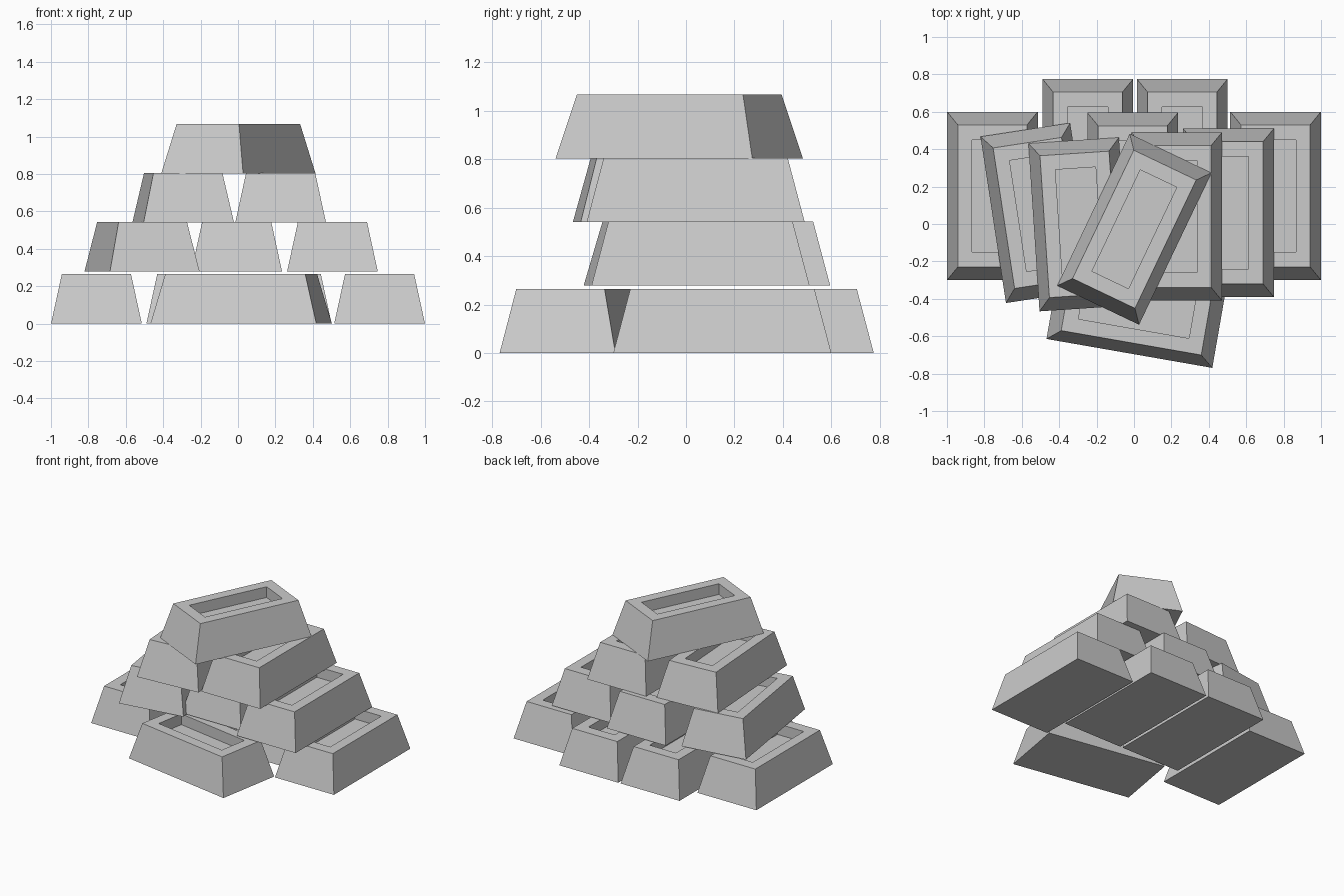
import bpy, bmesh, math

if "Cube" in bpy.data.objects:
    bpy.data.objects.remove(bpy.data.objects["Cube"])

# Ingot dimensions
W, L, H = 0.485, 0.90, 0.264      # base width, length, height
TW, TL = 0.37, 0.76               # top face
RW, RL, DEPTH = 0.216, 0.60, 0.08 # recess in the top


def ingot_mesh():
    bm = bmesh.new()

    def ring(w, l, z):
        return [bm.verts.new((sx * w / 2, sy * l / 2, z))
                for sx, sy in ((-1, -1), (1, -1), (1, 1), (-1, 1))]

    # tapered body, flat rim, straight-walled recess
    rings = [ring(W, L, 0), ring(TW, TL, H), ring(RW, RL, H), ring(RW, RL, H - DEPTH)]
    for a, b in zip(rings, rings[1:]):
        for i in range(4):
            j = (i + 1) % 4
            bm.faces.new((a[i], a[j], b[j], b[i]))
    bm.faces.new(rings[0][::-1])
    bm.faces.new(rings[-1])
    bmesh.ops.recalc_face_normals(bm, faces=bm.faces)
    mesh = bpy.data.meshes.new("ingot")
    bm.to_mesh(mesh)
    bm.free()
    return mesh


# Placement: name, x, y, z, turn in degrees
bars = [
    # bottom layer
    ("bottom_left_bar", -0.757, 0.15, 0, 0),
    ("bottom_back_left_bar", -0.247, 0.325, 0, 0),
    ("bottom_back_right_bar", 0.258, 0.325, 0, 0),
    ("bottom_right_bar", 0.757, 0.15, 0, 0),
    ("bottom_front_bar", 0.017, -0.453, 0, -99.9),
    # second layer
    ("second_left_bar", -0.513, 0.059, 0.278, 8.7),
    ("second_middle_bar", -0.007, 0.145, 0.278, 0),
    ("second_right_bar", 0.505, 0.06, 0.278, 0),
    # third layer
    ("third_left_bar", -0.293, -0.002, 0.54, 3.8),
    ("third_right_bar", 0.228, 0.04, 0.54, 0),
    # top
    ("top_bar", 0.002, -0.028, 0.802, -25.5),
]
mesh = ingot_mesh()
for name, x, y, z, turn in bars:
    ob = bpy.data.objects.new(name, mesh)
    ob.location = (x, y, z)
    ob.rotation_euler.z = math.radians(turn)
    bpy.context.collection.objects.link(ob)
